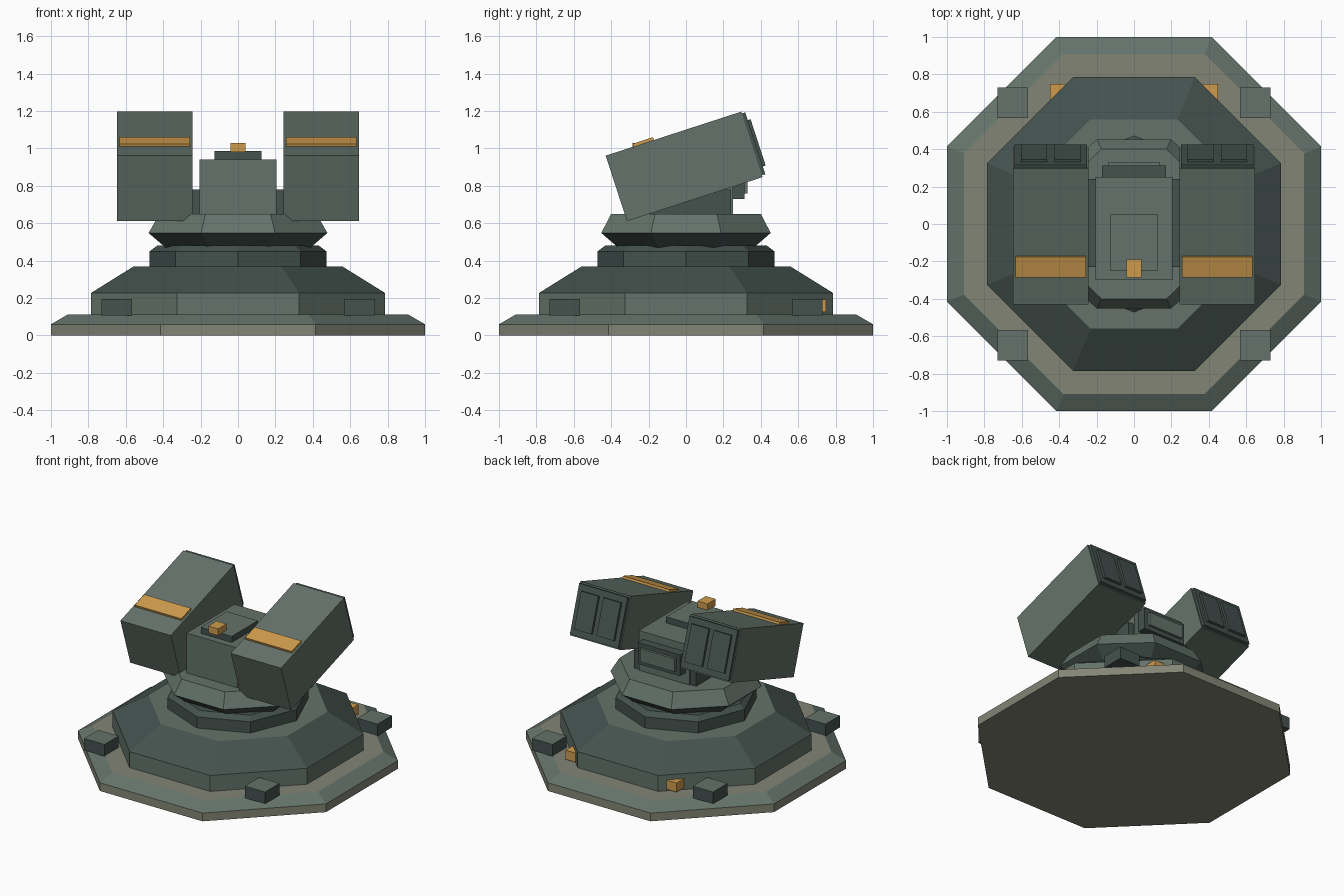
import bpy
import bmesh
from math import cos, sin, pi, radians
from mathutils import Matrix, Vector

cube = bpy.data.objects.get("Cube")
if cube:
    bpy.data.objects.remove(cube, do_unlink=True)


def material(name, rgb):
    m = bpy.data.materials.new(name)
    m.use_nodes = True
    colour = (*rgb, 1)
    m.diffuse_color = colour
    m.node_tree.nodes["Principled BSDF"].inputs["Base Color"].default_value = colour
    return m


armour = material("armour green", (0.127, 0.171, 0.144))
dark = material("dark green", (0.058, 0.084, 0.076))
concrete = material("concrete beige", (0.23, 0.235, 0.18))
orange = material("marker orange", (0.62, 0.33, 0.075))


def finish(name, bm, mats):
    bmesh.ops.recalc_face_normals(bm, faces=bm.faces)
    mesh = bpy.data.meshes.new(name)
    bm.to_mesh(mesh)
    bm.free()
    for m in mats:
        mesh.materials.append(m)
    obj = bpy.data.objects.new(name, mesh)
    bpy.context.collection.objects.link(obj)
    return obj


def octagon(name, rings, mats, bands, turn=pi / 8):
    """Stack octagon rings (half width, half depth, z); bands colour bottom, sides, top."""
    bm = bmesh.new()
    loops = []
    for hx, hy, z in rings:
        k = 1 / cos(pi / 8)
        angles = [turn + i * pi / 4 for i in range(8)]
        loops.append([bm.verts.new((hx * k * cos(a), hy * k * sin(a), z)) for a in angles])
    bm.faces.new(loops[0]).material_index = bands[0]
    for low, high, band in zip(loops, loops[1:], bands[1:]):
        for i in range(8):
            j = (i + 1) % 8
            bm.faces.new((low[i], low[j], high[j], high[i])).material_index = band
    bm.faces.new(loops[-1]).material_index = bands[-1]
    return finish(name, bm, mats)


def box(name, low, high, mat, top=None, frame=None):
    """Box between two corners, with an optional top colour and placement matrix."""
    low, high = Vector(low), Vector(high)
    bm = bmesh.new()
    bmesh.ops.create_cube(bm, size=1)
    bmesh.ops.scale(bm, vec=high - low, verts=bm.verts)
    bmesh.ops.translate(bm, vec=(low + high) / 2, verts=bm.verts)
    if top:
        for f in bm.faces:
            f.normal_update()
            f.material_index = int(f.normal.z > 0.5)
    if frame:
        bmesh.ops.transform(bm, matrix=frame, verts=bm.verts)
    return finish(name, bm, [mat, top] if top else [mat])


# Ground slab and stepped pedestal
octagon("base_slab", [(1, 1, 0), (1, 1, 0.06), (0.91, 0.91, 0.112)],
        [concrete, armour], [0, 0, 1, 0])
octagon("pedestal", [(0.785, 0.785, 0.11), (0.785, 0.785, 0.228), (0.56, 0.56, 0.368)],
        [armour, dark], [0, 0, 1, 0])
octagon("collar", [(0.437, 0.437, 0.365), (0.437, 0.437, 0.45), (0.4, 0.4, 0.48)],
        [dark], [0, 0, 0, 0], turn=0)

# Rotating turret ring
octagon("turret_ring", [(0.385, 0.36, 0.468), (0.478, 0.453, 0.548), (0.42, 0.4, 0.65)],
        [armour, dark], [1, 1, 0, 0])

# Central housing, cradle, roof hatch and rear vent
box("housing", (-0.205, -0.3, 0.64), (0.205, 0.25, 0.94), armour)
box("cradle", (-0.25, -0.23, 0.64), (0.25, 0.24, 0.78), dark)
box("roof_hatch", (-0.125, -0.25, 0.935), (0.125, 0.05, 0.985), dark, armour)
box("roof_beacon", (-0.04, -0.285, 0.98), (0.04, -0.19, 1.03), orange)
box("vent_frame", (-0.17, 0.24, 0.73), (0.17, 0.312, 0.885), dark)
box("vent_panel", (-0.14, 0.3, 0.76), (0.14, 0.33, 0.855), armour)

# Tilted launcher pods with rear cap, twin doors and marker band
for label, side in (("left", 1), ("right", -1)):
    tilt = Matrix.Translation((side * 0.445, -0.01, 0.904)) @ Matrix.Rotation(radians(18), 4, "X")
    box(label + "_pod", (-0.203, -0.381, -0.184), (0.203, 0.381, 0.184), armour, frame=tilt)
    box(label + "_pod_cap", (-0.195, 0.375, -0.174), (0.195, 0.4, 0.174), dark, frame=tilt)
    for n, x in enumerate((-0.09, 0.09)):
        box(f"{label}_pod_door_{n + 1}", (x - 0.07, 0.39, -0.13), (x + 0.07, 0.416, 0.13),
            dark, frame=tilt)
    box(label + "_marker_band", (-0.188, -0.225, 0.18), (0.188, -0.11, 0.2), orange, frame=tilt)

    # Anchor blocks and rear lamps on the slab
    for end, y in (("front", -0.648), ("back", 0.648)):
        x = side * 0.648
        box(f"{end}_{label}_anchor", (x - 0.082, y - 0.082, 0.108), (x + 0.082, y + 0.082, 0.195),
            dark, armour)
    x = side * 0.408
    box(label + "_rear_lamp", (x - 0.04, 0.66, 0.125), (x + 0.04, 0.748, 0.192), orange)
